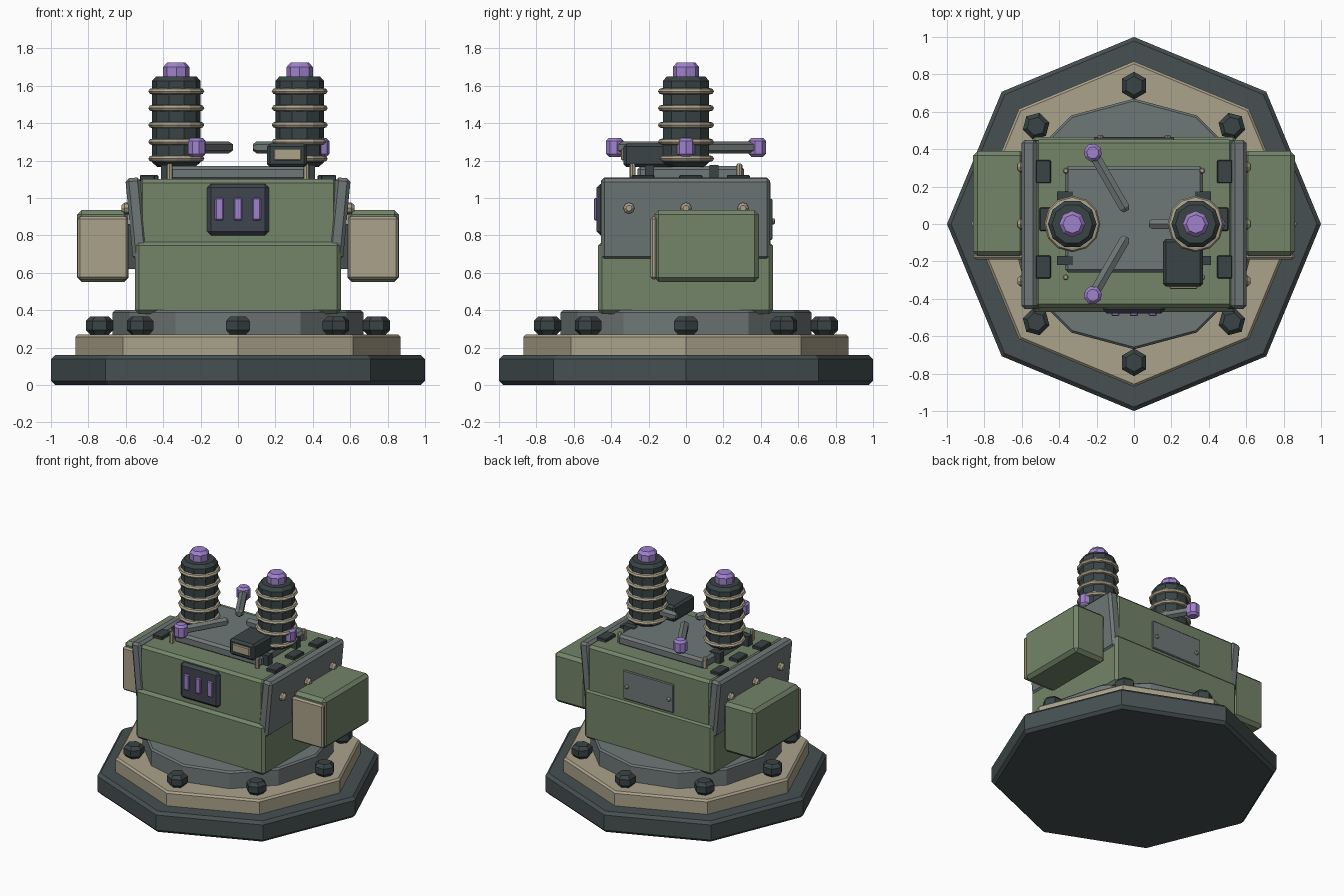
import bpy, bmesh, math
from mathutils import Matrix, Vector

if "Cube" in bpy.data.objects:
    bpy.data.objects.remove(bpy.data.objects["Cube"])


def colour(name, r, g, b):
    m = bpy.data.materials.new(name)
    m.diffuse_color = [((c / 255 + 0.055) / 1.055) ** 2.4 for c in (r, g, b)] + [1]
    m.use_nodes = True
    m.node_tree.nodes["Principled BSDF"].inputs["Base Color"].default_value = m.diffuse_color
    return m


STEEL = colour("dark steel", 70, 80, 81)
BLACK = colour("black metal", 58, 68, 70)
SLATE = colour("slate bezel", 64, 69, 78)
TAN = colour("tan", 171, 162, 139)
GREY = colour("grey metal", 111, 119, 119)
GREEN = colour("olive green", 115, 133, 105)
PURPLE = colour("purple glow", 160, 130, 206)


def finish(name, bm, mat, bevel=0.0):
    me = bpy.data.meshes.new(name)
    bm.to_mesh(me)
    bm.free()
    me.materials.append(mat)
    ob = bpy.data.objects.new(name, me)
    bpy.context.collection.objects.link(ob)
    if bevel:
        mod = ob.modifiers.new("edge bevel", 'BEVEL')
        mod.width, mod.segments, mod.limit_method = bevel, 1, 'ANGLE'
        mod.angle_limit = math.radians(50 if name != "base" else 40)
    return ob


def box(name, x, y, z, mat, bevel=0.0, tilt=0.0):
    """Box from (min, max) ranges, tilted around its own y axis."""
    mid = Vector([(a + b) / 2 for a, b in (x, y, z)])
    size = [b - a for a, b in (x, y, z)]
    bm = bmesh.new()
    bmesh.ops.create_cube(bm, size=1, matrix=Matrix.Translation(mid)
                          @ Matrix.Rotation(tilt, 4, 'Y') @ Matrix.Diagonal((*size, 1)))
    return finish(name, bm, mat, bevel)


def turned(name, profile, sides, mat, place=Matrix(), phase=0.0):
    """Closed solid of (radius, height) rings around the local z axis."""
    bm = bmesh.new()
    rings = [[bm.verts.new((r * math.cos(phase + 2 * math.pi * i / sides),
                            r * math.sin(phase + 2 * math.pi * i / sides), h))
              for i in range(sides)] for r, h in profile]
    for a, b in zip(rings, rings[1:]):
        for i in range(sides):
            j = (i + 1) % sides
            bm.faces.new((a[i], a[j], b[j], b[i]))
    bm.faces.new(rings[0][::-1])
    bm.faces.new(rings[-1])
    bm.transform(place)
    return finish(name, bm, mat)


def at(x, y, z):
    return Matrix.Translation((x, y, z))


def chamfered(r, z0, z1, c, bottom=True):
    start = [(r - c, z0), (r, z0 + c)] if bottom else [(r, z0)]
    return start + [(r, z1 - c), (r - c, z1)]


# Stepped pedestal
turned("base", chamfered(1.0, 0, 0.16, 0.022), 8, STEEL)
turned("base_ring", chamfered(0.87, 0.15, 0.27, 0.014, False), 8, TAN)
turned("turntable", chamfered(0.67, 0.26, 0.40, 0.012, False), 12, GREY,
       phase=0)

# Anchor bolts around the pedestal
for i in range(8):
    turned("anchor_bolt", chamfered(0.074, 0.27, 0.365, 0.024), 6, BLACK,
           Matrix.Rotation(i * math.pi / 4, 4, 'Z') @ at(0.74, 0, 0))

# Hull
box("lower_hull", (-0.55, 0.55), (-0.47, 0.465), (0.38, 0.765), GREEN, 0.02)
box("upper_hull", (-0.53, 0.53), (-0.448, 0.452), (0.70, 1.10), GREEN, 0.02)
box("roof_plate", (-0.37, 0.37), (-0.26, 0.31), (1.09, 1.17), GREY, 0.018)

for s in (-1, 1):
    def span(a, b):
        return tuple(sorted((s * a, s * b)))

    # Armoured side panel with rivets
    box("side_panel", span(0.50, 0.582), (-0.455, 0.45), (0.672, 1.108), GREY,
        0.018, s * math.radians(5.5))
    for y in (-0.305, 0, 0.305):
        turned("panel_rivet", [(0.03, 0), (0.03, 0.025), (0.016, 0.04)], 8, TAN,
               at(s * 0.582, y, 0.945) @ Matrix.Rotation(s * math.pi / 2, 4, 'Y'))

    # Side pod with front cover
    box("side_pod", span(0.585, 0.86), (-0.17, 0.39), (0.55, 0.935), GREEN, 0.024)
    box("pod_cover", span(0.587, 0.857), (-0.19, -0.155), (0.565, 0.90), TAN, 0.012)
    box("pod_mount", span(0.50, 0.60), (0.0, 0.25), (0.62, 0.86), STEEL)

    # Roof clips
    for y in (-0.23, 0.025, 0.28):
        x = 0.485 if y != 0.025 else 0.465
        box("roof_clip", span(x - 0.04, x + 0.04), (y - 0.062, y + 0.062),
            (1.09, 1.122), BLACK, 0.005)
    for y in (-0.195, 0.15):
        box("hinge_tab", span(0.325, 0.412), (y - 0.025, y + 0.025),
            (1.09, 1.177), BLACK)
    for y in (-0.285, 0.285):
        turned("roof_rivet", [(0.016, 1.09), (0.016, 1.175), (0.01, 1.183)], 8,
               TAN, at(s * 0.365, y, 0))

    # Coil tower with tan rings and glowing cap
    here = at(s * 0.33, 0, 0)
    turned("coil_core", [(0.10, 1.165), (0.13, 1.19), (0.13, 1.625), (0.108, 1.65)],
           10, BLACK, here)
    for k in range(5):
        z = 1.21 + 0.09 * k
        turned("coil_ring", [(0.128, z - 0.017), (0.142, z - 0.013), (0.15, z),
                             (0.142, z + 0.013), (0.128, z + 0.017)], 12, TAN, here)
    turned("coil_cap", [(0.07, 1.64), (0.07, 1.70), (0.05, 1.723)], 8, PURPLE, here)

# Three radial emitter rods with glowing tips
for k in range(3):
    aim = Matrix.Rotation(k * 2 * math.pi / 3, 4, 'Z') @ at(0, 0, 1.27) \
        @ Matrix.Rotation(math.pi / 2, 4, 'Y')
    turned("emitter_rod", [(0.018, 0.08), (0.032, 0.10), (0.032, 0.42)], 6, GREY, aim)
    tip = Matrix.Rotation(k * 2 * math.pi / 3, 4, 'Z') @ at(0.44, 0, 1.27)
    turned("emitter_tip", chamfered(0.049, -0.05, 0.05, 0.016), 8, PURPLE, tip)

# Sensor box on the roof
box("sensor_box", (0.155, 0.37), (-0.335, -0.08), (1.165, 1.29), BLACK, 0.016)
box("sensor_lens", (0.19, 0.34), (-0.347, -0.325), (1.20, 1.265), TAN, 0.006)

# Front control panel with lit bars
box("control_panel", (-0.165, 0.165), (-0.478, -0.43), (0.80, 1.075), SLATE, 0.02)
for x in (-0.1, 0, 0.1):
    box("light_bar", (x - 0.022, x + 0.022), (-0.492, -0.47), (0.88, 1.0), PURPLE, 0.006)

# Rear access hatch
box("rear_hatch", (-0.215, 0.215), (0.44, 0.463), (0.775, 0.995), GREY, 0.006)
for x in (-0.18, 0.18):
    turned("hatch_rivet", [(0.016, 0), (0.016, 0.01), (0.009, 0.016)], 8, TAN,
           at(x, 0.46, 0.875) @ Matrix.Rotation(-math.pi / 2, 4, 'X'))
